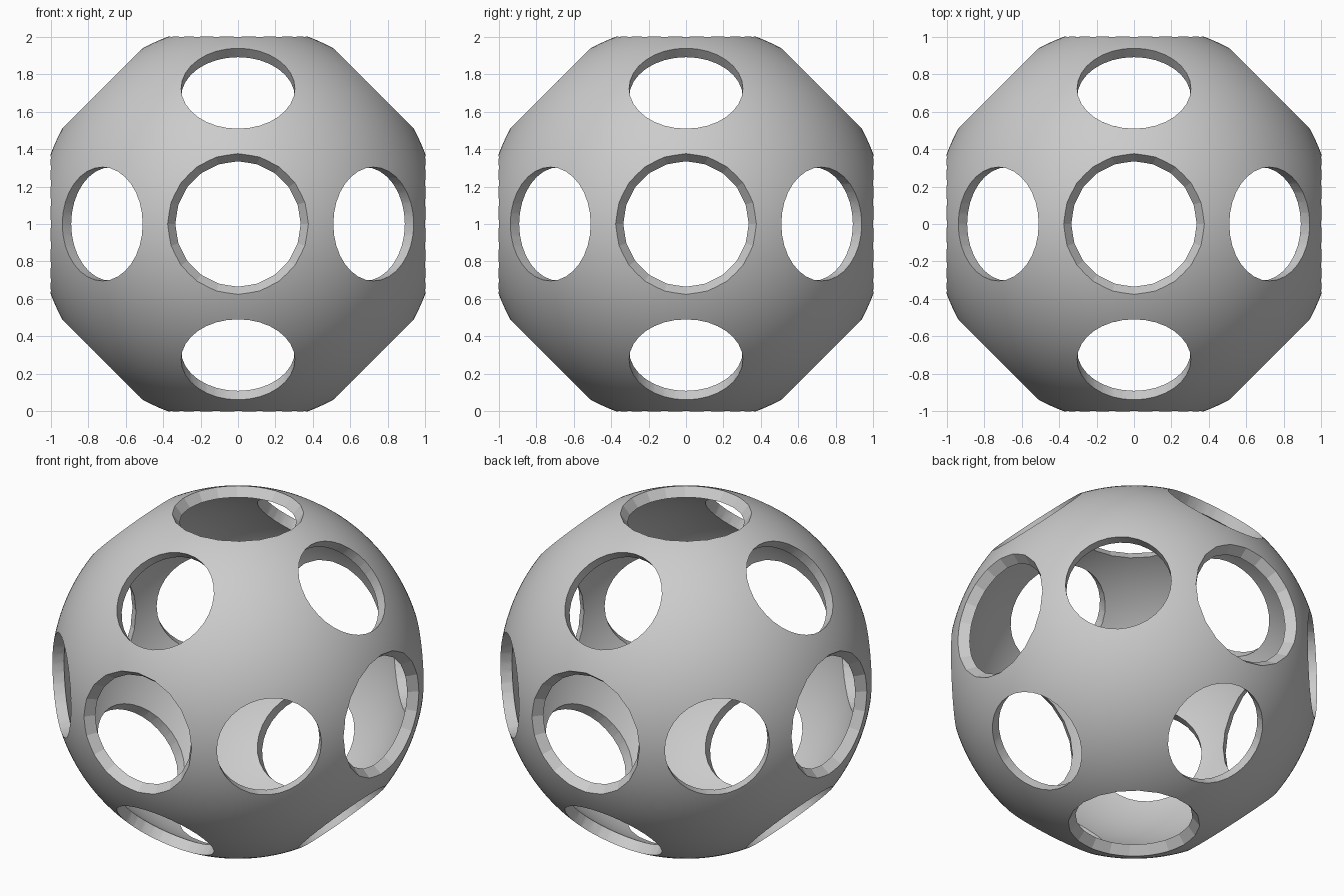
import bpy, bmesh, math
from itertools import product
from mathutils import Matrix, Vector

if "Cube" in bpy.data.objects:
    bpy.data.objects.remove(bpy.data.objects["Cube"])

R_OUT, R_IN = 1.0684, 1.004
CENTRE = Vector((0, 0, 1))


def make_object(name, bm):
    mesh = bpy.data.meshes.new(name)
    bm.to_mesh(mesh)
    bm.free()
    obj = bpy.data.objects.new(name, mesh)
    bpy.context.collection.objects.link(obj)
    return obj


# Hollow ball: outer skin plus inward-facing inner skin
bm = bmesh.new()
inner = bmesh.ops.create_icosphere(bm, subdivisions=6, radius=R_IN)["verts"]
bmesh.ops.reverse_faces(bm, faces=list({f for v in inner for f in v.link_faces}))
bmesh.ops.create_icosphere(bm, subdivisions=6, radius=R_OUT)
bmesh.ops.translate(bm, verts=bm.verts, vec=CENTRE)
shell = make_object("perforated_shell", bm)

# Cutters: tapered plugs on the 6 axes, straight plugs on the 12 diagonals
bm = bmesh.new()
for d in product((-1, 0, 1), repeat=3):
    d = Vector(d)
    count = sum(abs(c) for c in d)
    if count not in (1, 2):
        continue
    if count == 1:
        sides, r_low, r_high = 20, 0.376 - 0.2 * 0.77, 0.376 + 0.2 * 0.77
    else:
        sides, r_low, r_high = 32, 0.304, 0.304
    turn = d.to_track_quat('Z', 'Y').to_matrix().to_4x4()
    place = Matrix.Translation(CENTRE + d.normalized()) @ turn
    bmesh.ops.create_cone(bm, cap_ends=True, segments=sides, radius1=r_low,
                          radius2=r_high, depth=0.4, matrix=place)
cutter = make_object("hole_cutters", bm)
cutter.hide_render = True

# Cut the holes and bake the result
mod = shell.modifiers.new("holes", 'BOOLEAN')
mod.operation = 'DIFFERENCE'
mod.solver = 'EXACT'
mod.object = cutter
bpy.context.view_layer.objects.active = shell
for o in bpy.context.selected_objects:
    o.select_set(False)
shell.select_set(True)
bpy.ops.object.modifier_apply(modifier=mod.name)
bpy.data.objects.remove(cutter)

# Smooth skin, crisp rims and faceted tapered bores
bpy.ops.object.shade_smooth_by_angle(angle=math.radians(12))
